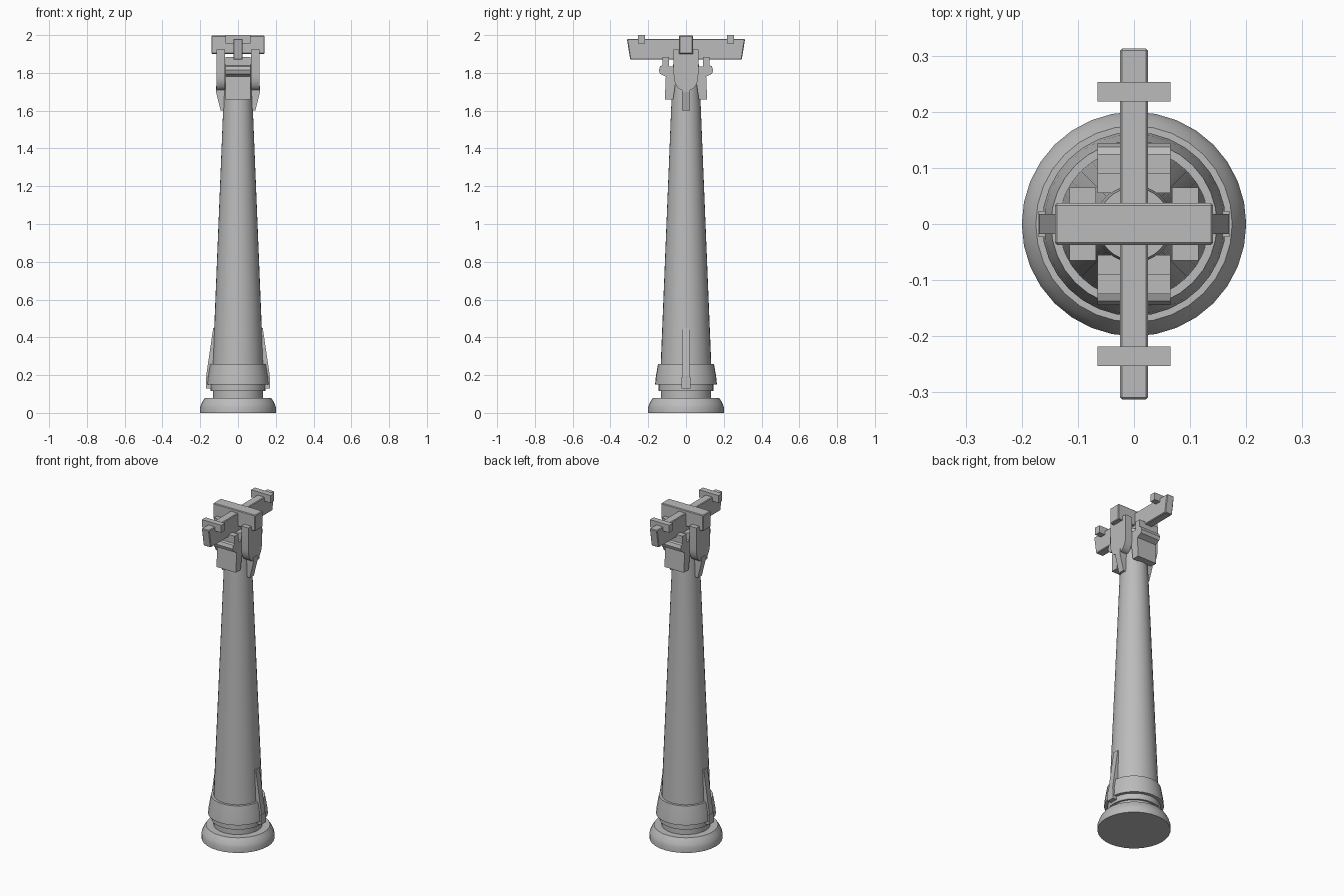
import bpy, bmesh, math
from mathutils import Vector

cube = bpy.data.objects.get("Cube")
if cube:
    bpy.data.objects.remove(cube, do_unlink=True)

stone = bpy.data.materials.new("grey stone")
stone.use_nodes = True
stone.diffuse_color = (0.5, 0.5, 0.5, 1)
stone.node_tree.nodes["Principled BSDF"].inputs["Base Color"].default_value = (0.5, 0.5, 0.5, 1)


def finish(name, bm, smooth=False, bevel=0):
    bmesh.ops.recalc_face_normals(bm, faces=bm.faces)
    mesh = bpy.data.meshes.new(name)
    bm.to_mesh(mesh)
    bm.free()
    mesh.materials.append(stone)
    obj = bpy.data.objects.new(name, mesh)
    bpy.context.collection.objects.link(obj)
    if bevel:
        mod = obj.modifiers.new("edge chamfer", "BEVEL")
        mod.width, mod.segments = bevel, 1
    if smooth:
        bpy.ops.object.select_all(action="DESELECT")
        obj.select_set(True)
        bpy.context.view_layer.objects.active = obj
        bpy.ops.object.shade_smooth_by_angle(angle=math.radians(30))
    return obj


def lathe(name, profile, sides=32):
    """Closed solid of revolution from (radius, height) points."""
    bm = bmesh.new()
    rings = []
    for r, z in profile:
        rings.append([bm.verts.new((r * math.cos(a), r * math.sin(a), z))
                      for a in (math.tau * i / sides for i in range(sides))])
    for low, high in zip(rings, rings[1:]):
        for i in range(sides):
            j = (i + 1) % sides
            bm.faces.new((low[i], low[j], high[j], high[i]))
    bm.faces.new(rings[0][::-1])
    bm.faces.new(rings[-1])
    return finish(name, bm, smooth=True)


def prism(name, outline, start, end, axis, side=1, smooth=False, bevel=0):
    """Extrude a (horizontal, z) outline along x or y; side mirrors it."""
    bm = bmesh.new()
    if axis == "x":
        pts = [Vector((start * side, u, z)) for u, z in outline]
        move = Vector(((end - start) * side, 0, 0))
    else:
        pts = [Vector((u * side, start, z)) for u, z in outline]
        move = Vector((0, end - start, 0))
    face = bm.faces.new([bm.verts.new(p) for p in pts])
    out = bmesh.ops.extrude_face_region(bm, geom=[face], use_keep_orig=True)
    verts = [g for g in out["geom"] if isinstance(g, bmesh.types.BMVert)]
    bmesh.ops.translate(bm, verts=verts, vec=move)
    return finish(name, bm, smooth, bevel)


def box(name, half_x, y0, y1, z0, z1, bevel=0):
    return prism(name, [(-half_x, z0), (half_x, z0), (half_x, z1), (-half_x, z1)],
                 y0, y1, "y", bevel=bevel)


def both(half):
    """Complete a half outline by reflection."""
    return half + [(-u, z) for u, z in reversed(half)]


# Turned column
lathe("base", [(.2, 0), (.2, .03), (.195, .045), (.187, .062), (.175, .08)])
lathe("neck", [(.133, .07), (.133, .115), (.145, .115), (.145, .155)])
lathe("collar", [(.164, .15), (.16, .19), (.148, .26)])
lathe("shaft", [(.134, .25), (.079, 1.6), (.07, 1.82), (.065, 1.87)])

# Beam lying front to back, with its end tabs
prism("long_beam", both([(.295, 1.87), (.313, 1.98)]), -.025, .025, "x", bevel=.004)
for s, label in ((-1, "front"), (1, "back")):
    y0, y1 = sorted((s * .218, s * .253))
    box(label + "_tab", .065, y0, y1, 1.955, 2.0)

# Beam lying side to side
box("cross_beam", .141, -.037, .037, 1.9, 1.997, bevel=.004)

# Side saddles: forked cradle with rounded shoulders
curve = [(.065 - .045 * math.sin(t), 1.71 + .08 * math.cos(t))
         for t in (math.pi / 2 * i / 6 for i in range(7))]
shoulder = [(.02 + .045 * math.cos(t), 1.79 - .08 * math.sin(t))
            for t in (math.pi / 2 * i / 6 for i in range(7))]
cradle = both([(.037, 1.9), (.037, 1.925), (.065, 1.925)] + shoulder)
for s, label in ((1, "left"), (-1, "right")):
    prism(label + "_saddle", cradle, .068, .115, "x", s, smooth=True)
    prism(label + "_saddle_tail", [(.06, 1.6), (.092, 1.6), (.117, 1.7), (.117, 1.73), (.06, 1.73)],
          -.02, .02, "y", s)
    # Tapered fin against the foot of the column
    prism(label + "_fin", [(.12, .15), (.168, .15), (.168, .2), (.131, .45), (.12, .45)],
          -.018, .018, "y", s)
    prism(label + "_fin_foot", [(.12, .13), (.17, .13), (.17, .19), (.12, .19)],
          -.023, .023, "y", s)

# Front and back brackets: upright lip, ridge and hanging plate
bracket = [(.055, 1.835), (.09, 1.835), (.09, 1.885), (.125, 1.885), (.125, 1.84),
           (.137, 1.835), (.144, 1.815), (.137, 1.795), (.107, 1.78),
           (.112, 1.66), (.068, 1.66), (.055, 1.75)]
for s, label in ((-1, "front"), (1, "back")):
    prism(label + "_bracket", [(u * s, z) for u, z in bracket], -.065, .065, "x")
